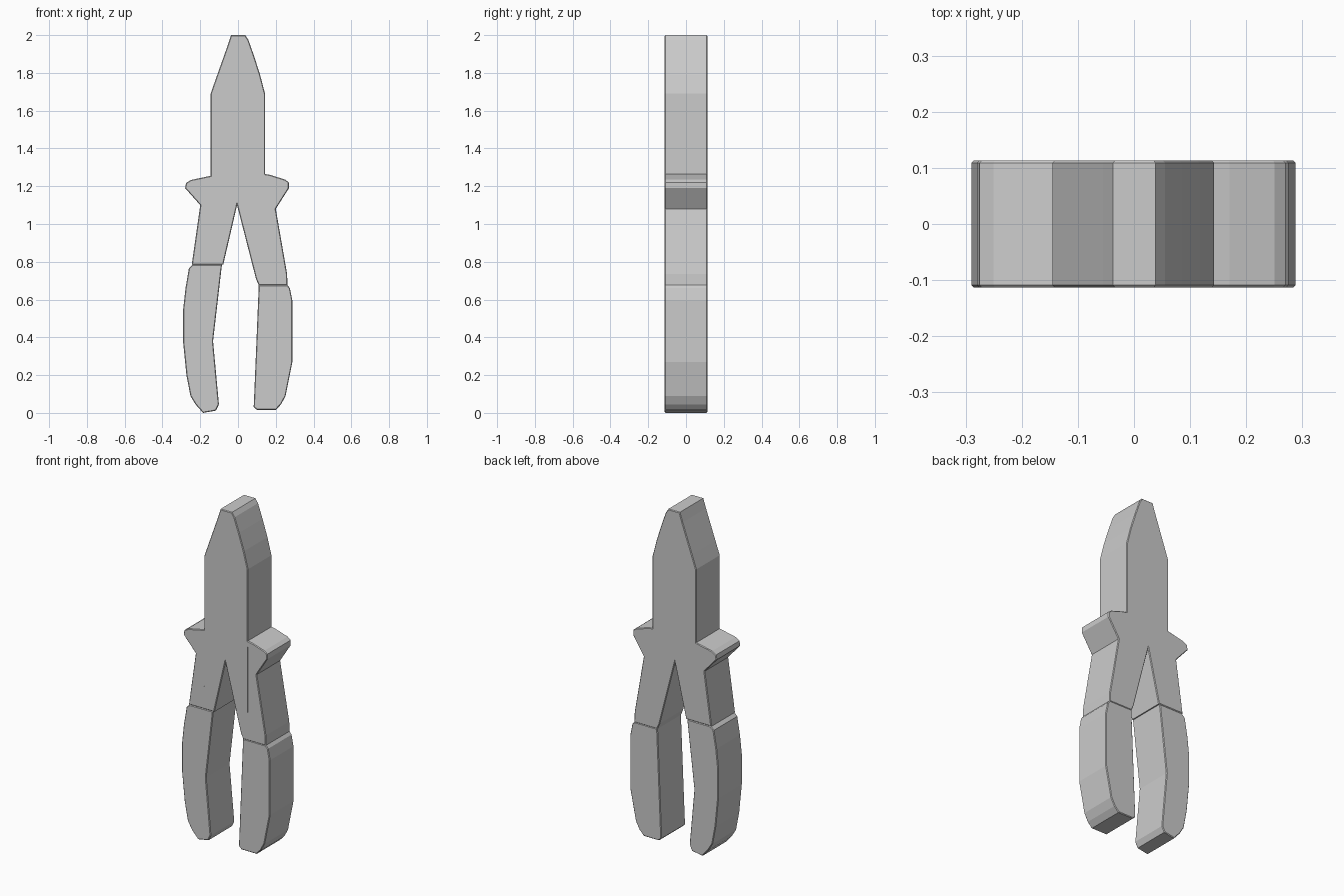
import bpy, bmesh

if "Cube" in bpy.data.objects:
    bpy.data.objects.remove(bpy.data.objects["Cube"])

HALF = 0.113      # half thickness in y
BEVEL = 0.004     # tiny chamfer around both flat sides


def plate(name, outline):
    """Extrude an x/z outline through the thickness and chamfer its rims."""
    bm = bmesh.new()
    front = bm.faces.new([bm.verts.new((x, -HALF, z)) for x, z in outline])
    ext = bmesh.ops.extrude_face_region(bm, geom=[front], use_keep_orig=True)
    for v in ext["geom"]:
        if isinstance(v, bmesh.types.BMVert):
            v.co.y = HALF
    bmesh.ops.recalc_face_normals(bm, faces=bm.faces)
    rims = [e for e in bm.edges if abs(e.verts[0].co.y - e.verts[1].co.y) < 1e-6]
    bmesh.ops.bevel(bm, geom=rims, offset=BEVEL, segments=1, affect='EDGES',
                    profile=0.5)
    mesh = bpy.data.meshes.new(name)
    bm.to_mesh(mesh)
    bm.free()
    obj = bpy.data.objects.new(name, mesh)
    bpy.context.collection.objects.link(obj)
    return obj


# Jaws, side shoulders and the two bare handle shanks
body = plate("jaws_and_shanks", [
    (-0.037, 2.00), (0.038, 2.00), (0.055, 1.975), (0.085, 1.89),
    (0.117, 1.79), (0.143, 1.69),
    (0.143, 1.265), (0.17, 1.26), (0.25, 1.235), (0.27, 1.22), (0.27, 1.19),
    (0.20, 1.08), (0.26, 0.735), (0.262, 0.675),
    (0.110, 0.675), (0.095, 0.71), (-0.005, 1.10),
    (-0.078, 0.785), (-0.245, 0.785), (-0.20, 1.10),
    (-0.28, 1.19), (-0.275, 1.217), (-0.25, 1.233), (-0.145, 1.255),
    (-0.145, 1.69), (-0.117, 1.77), (-0.085, 1.86), (-0.055, 1.945)])

# Left grip, bowed inwards at mid height
plate("left_grip", [
    (-0.085, 0.785), (-0.24, 0.785), (-0.26, 0.765), (-0.278, 0.66),
    (-0.290, 0.55), (-0.290, 0.37), (-0.273, 0.20), (-0.252, 0.09),
    (-0.225, 0.045), (-0.185, 0.0), (-0.117, 0.012), (-0.101, 0.045),
    (-0.132, 0.38)])

# Right grip, straight inner side
plate("right_grip", [
    (0.110, 0.677), (0.262, 0.677), (0.275, 0.66), (0.288, 0.595),
    (0.288, 0.27), (0.252, 0.09), (0.228, 0.045), (0.20, 0.016),
    (0.10, 0.016), (0.083, 0.032), (0.086, 0.10)])

# Hairline grooves continuing the jaw sides down the front face
for side, x, low, high in (("left", -0.144, 0.92, 1.22),
                           ("right", 0.142, 0.84, 1.23)):
    bpy.ops.mesh.primitive_cube_add(size=1, location=(x, -HALF, (low + high) / 2))
    cutter = bpy.context.object
    cutter.name = side + "_groove_cutter"
    cutter.scale = (0.003, 0.008, high - low)
    cutter.hide_render = True
    cutter.hide_set(True)
    cut = body.modifiers.new(side + "_groove", 'BOOLEAN')
    cut.operation = 'DIFFERENCE'
    cut.solver = 'EXACT'
    cut.object = cutter
